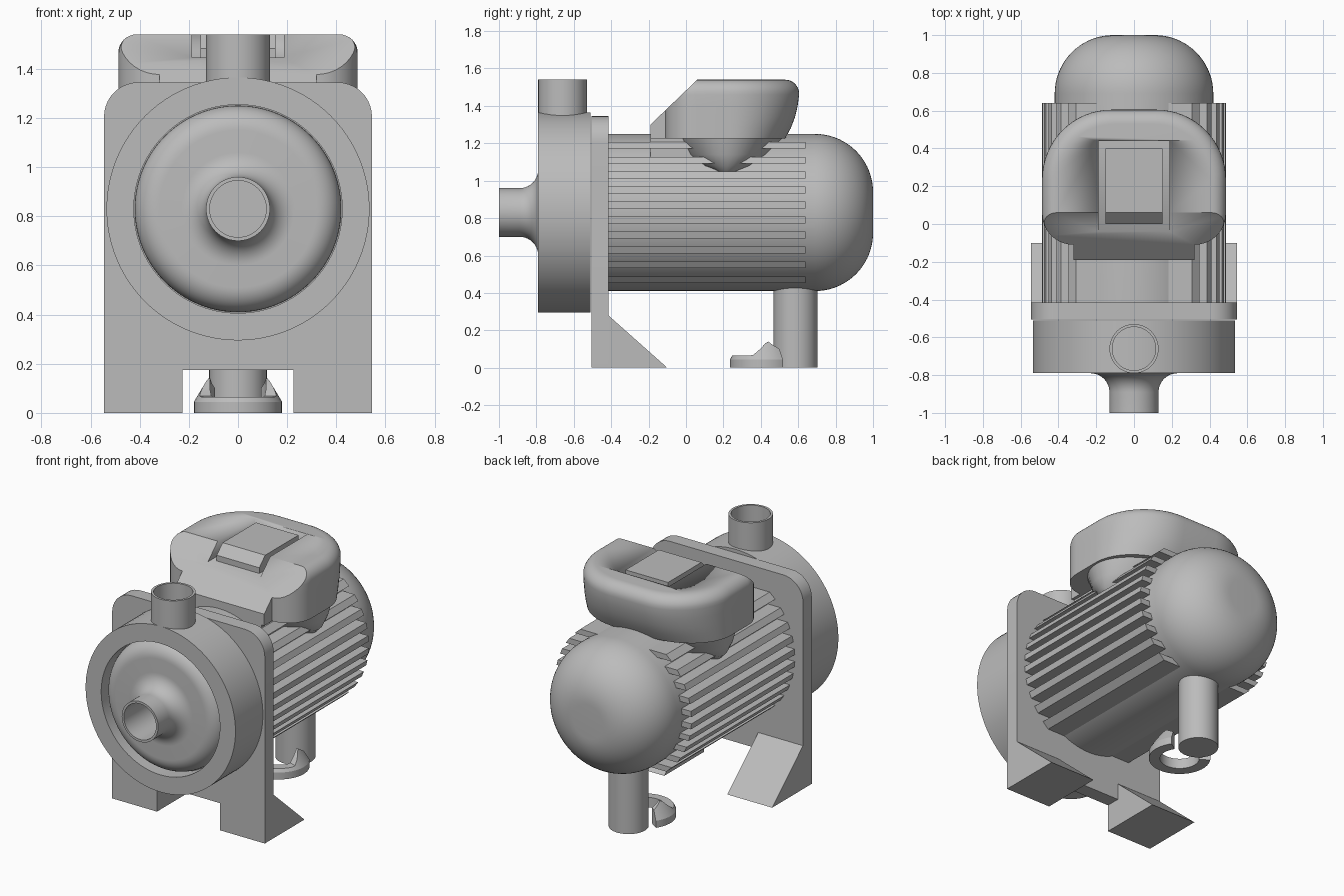
import bpy, bmesh
from math import sin, cos, pi, sqrt, radians
from mathutils import Vector

if "Cube" in bpy.data.objects:
    bpy.data.objects.remove(bpy.data.objects["Cube"], do_unlink=True)

GREY = (0.5, 0.5, 0.5, 1)
mat = bpy.data.materials.new("cast_grey")
mat.use_nodes = True
mat.diffuse_color = GREY
mat.node_tree.nodes["Principled BSDF"].inputs["Base Color"].default_value = GREY

AXIS_Z = 0.83   # height of the motor shaft


def finish(name, bm, angle=30):
    bmesh.ops.remove_doubles(bm, verts=bm.verts, dist=1e-5)
    bmesh.ops.recalc_face_normals(bm, faces=bm.faces)
    mesh = bpy.data.meshes.new(name)
    bm.to_mesh(mesh)
    bm.free()
    mesh.materials.append(mat)
    ob = bpy.data.objects.new(name, mesh)
    bpy.context.collection.objects.link(ob)
    bpy.ops.object.select_all(action='DESELECT')
    bpy.context.view_layer.objects.active = ob
    ob.select_set(True)
    bpy.ops.object.shade_smooth_by_angle(angle=radians(angle))
    return ob


def arc(cx, cy, rx, ry, a0, a1, n=10):
    """Points on an elliptical arc, angles in degrees."""
    return [(cx + rx * cos(radians(a0 + (a1 - a0) * i / n)),
             cy + ry * sin(radians(a0 + (a1 - a0) * i / n))) for i in range(n + 1)]


def loft(bm, rings, caps=True, closed=True):
    """Bridge rings of equal length."""
    rows = [[bm.verts.new(p) for p in r] for r in rings]
    n = len(rows[0])
    for a, b in zip(rows, rows[1:]):
        for i in range(n if closed else n - 1):
            j = (i + 1) % n
            bm.faces.new((a[i], a[j], b[j], b[i]))
    if caps:
        bm.faces.new(rows[0])
        bm.faces.new(rows[-1])


def lathe(name, profile, place, segs=72):
    """Spin (radius, along) points; place maps (u, v, along) to space."""
    bm = bmesh.new()
    rings = [[place(r * cos(2 * pi * k / segs), r * sin(2 * pi * k / segs), t)
              for k in range(segs)] for r, t in profile]
    loft(bm, rings, caps=False)
    bmesh.ops.remove_doubles(bm, verts=bm.verts, dist=1e-5)
    return finish(name, bm)


def prism(name, poly, lo, hi, place):
    bm = bmesh.new()
    loft(bm, [[place(u, v, t) for u, v in poly] for t in (lo, hi)])
    return finish(name, bm)


def along_y(u, v, t):
    return (u, t, AXIS_Z + v)


def front_plane(u, v, t):
    return (u, t, v)


def side_plane(u, v, t):
    return (t, u, v)


# Pump casing with inlet neck, domed cover and groove
lathe("pump_casing",
      [(0, -0.52), (0.115, -0.52), (0.115, -1), (0.13, -1)]
      + arc(0.23, -0.89, 0.1, 0.1, 180, 90)
      + arc(0.32, -0.69, 0.1, 0.1, -90, 0)
      + [(0.424, -0.69), (0.424, -0.79), (0.535, -0.79), (0.535, -0.51), (0, -0.51)],
      along_y, 96)

# Outlet pipe on top of the casing
lathe("outlet_pipe", [(0.115, 1.3), (0.115, 1.54), (0.13, 1.54), (0.13, 1.3), (0.115, 1.3)],
      lambda u, v, t: (u, v - 0.66, t))

# Mounting plate with rounded shoulders and a notch between the feet
half = [(0.225, 0.175), (0.225, 0), (0.545, 0)] + arc(0.405, 1.205, 0.14, 0.14, 0, 90)
prism("mounting_plate", half + [(-x, z) for x, z in reversed(half)], -0.505, -0.415, front_plane)

# Wedge feet behind the plate
for side, s in (("left", 1), ("right", -1)):
    prism(side + "_foot", [(-0.45, 0), (-0.1, 0), (-0.415, 0.28), (-0.45, 0.28)],
          s * 0.225, s * 0.545, side_plane)

# Motor body with rounded end
lathe("motor_body", [(0, -0.45), (0.42, -0.45)] + arc(0.11, 0.69, 0.31, 0.31, 0, 90, 18)[::1]
      .copy() and [(0, -0.45), (0.42, -0.45)]
      + [(r, t) for r, t in arc(0.11, 0.69, 0.31, 0.31, 0, 90, 18)] + [(0, 1.0)],
      along_y, 96)

# Horizontal cooling fins, trimmed to a round outline
bm = bmesh.new()
for k in range(10):
    z = (k - 4.5) * 0.08
    lo, hi = z - 0.018, z + 0.018
    for s in (1, -1):
        tips = [(s * sqrt(0.487 ** 2 - v * v), v) for v in (lo, hi)]
        roots = [(s * (sqrt(0.42 ** 2 - v * v) - 0.06), v) for v in (hi, lo)]
        loft(bm, [[along_y(u, v, y) for u, v in tips + roots] for y in (-0.43, 0.64)])
finish("cooling_fins", bm)


# Terminal box: plan outline lofted upwards, then its front sliced at a slant
def box_ring(z, back, inset=0.0):
    f = 1 - inset / 0.487
    pts = [(0.32, -0.19), (0.32, -0.11)] + arc(0.32, 0.055, 0.167, 0.165, -90, 0) \
        + arc(0.12, 0.235, 0.367, back - inset - 0.235, 0, 90, 16)
    pts = [(x * f, y) for x, y in pts]
    pts += [(-x, y) for x, y in reversed(pts)]
    return [(x, y, z) for x, y in pts]


bm = bmesh.new()
rings = [box_ring(z, b) for z, b in ((1.225, 0.53), (1.28, 0.56), (1.34, 0.583), (1.4, 0.597), (1.46, 0.605))]
rings += [box_ring(z, 0.605, 0.075 - d) for d, z in arc(0, 1.465, 0.075, 0.075, 0, 90, 8)[1:]]
loft(bm, rings)
cut = bmesh.ops.bisect_plane(bm, geom=bm.verts[:] + bm.edges[:] + bm.faces[:],
                             plane_co=(0, 0.06, 1.54), plane_no=(0, -0.24, 0.25), clear_outer=True)
rim = [e for e in cut["geom_cut"] if isinstance(e, bmesh.types.BMEdge)]
bmesh.ops.contextual_create(bm, geom=rim)
box = finish("terminal_box", bm)

# Groove around the lid panel
cutter = prism("groove_cutter", [(-0.12, 1.445), (0.44, 1.445), (0.44, 1.6), (-0.12, 1.6)],
               -0.187, 0.187, side_plane)
cutter.hide_render = True
cutter.hide_viewport = True
mod = box.modifiers.new("groove", 'BOOLEAN')
mod.operation = 'DIFFERENCE'
mod.solver = 'EXACT'
mod.object = cutter
bpy.context.view_layer.objects.active = box
bpy.ops.object.modifier_apply(modifier=mod.name)
bpy.data.objects.remove(cutter, do_unlink=True)

prism("lid_panel", [(0, 1.43), (0.4, 1.43), (0.4, 1.54), (0.06, 1.54), (0, 1.482)],
      -0.152, 0.152, side_plane)

# Saddle joining the box to the motor
bm = bmesh.new()
loft(bm, [[(x, y, z) for x, y in arc(0, cy, rx, ry, 0, 360, 48)[:-1]]
          for z, cy, rx, ry in ((0.95, 0.22, 0.3, 0.06), (1.05, 0.22, 0.4, 0.1), (1.08, 0.22, 0.43, 0.19),
                                (1.14, 0.22, 0.455, 0.26), (1.23, 0.22, 0.475, 0.31))])
finish("box_saddle", bm)
prism("saddle_tongue", [(-0.19, 1.1), (0.1, 1.1), (0.1, 1.24), (-0.19, 1.24)], -0.3, 0.3, side_plane)

# Rear leg
lathe("rear_leg", [(0, 0), (0.117, 0), (0.117, 0.46), (0, 0.46)],
      lambda u, v, t: (u, v + 0.585, t), 48)

# Looped foot tab in front of the rear leg
bm = bmesh.new()
sections = []
for i in range(33):
    a = radians(-215 + 250 * i / 32)
    c, s = cos(a), sin(a)
    y = 0.415 + 0.18 * s
    h = 0.065 + 0.075 * min(1, max(0, (y - 0.35) / 0.09)) - 0.04 * max(0, (y - 0.45) / 0.07)
    wall = ((0.18, 0), (0.18, 0.045), (0.18 - 0.6 * (h - 0.045), h), (0.115, h), (0.115, 0))
    sections.append([(r * c, 0.415 + r * s, z) for r, z in wall])
loft(bm, sections)
finish("foot_tab", bm, 25)
